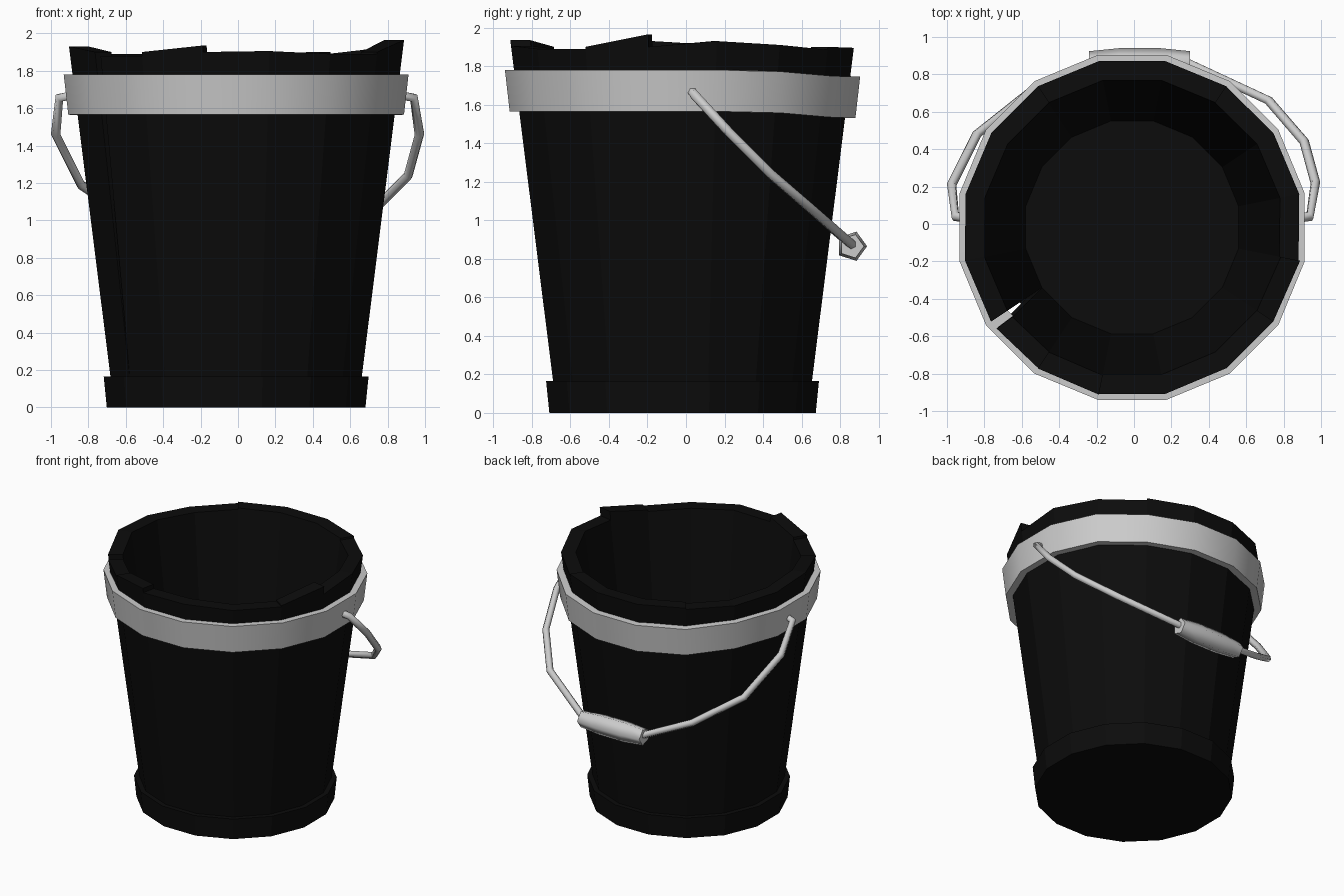
import bpy, bmesh, math
from mathutils import Vector

if "Cube" in bpy.data.objects:
    bpy.data.objects.remove(bpy.data.objects["Cube"], do_unlink=True)

SIDES = 16
STEP = 2 * math.pi / SIDES
CENTRE = Vector((-0.01, -0.018, 0))


def material(name, value):
    m = bpy.data.materials.new(name)
    m.use_nodes = True
    colour = (value, value, value, 1)
    m.diffuse_color = colour
    m.node_tree.nodes["Principled BSDF"].inputs["Base Color"].default_value = colour
    return m


black = material("charred black wood", 0.0035)
grey = material("light grey metal", 0.6)


def finish(name, bm, mat, angle=None):
    bmesh.ops.recalc_face_normals(bm, faces=bm.faces)
    mesh = bpy.data.meshes.new(name)
    bm.to_mesh(mesh)
    bm.free()
    ob = bpy.data.objects.new(name, mesh)
    bpy.context.collection.objects.link(ob)
    mesh.materials.append(mat)
    if angle:
        smooth(ob, angle)
    return ob


def smooth(ob, angle):
    bpy.ops.object.select_all(action='DESELECT')
    ob.select_set(True)
    bpy.context.view_layer.objects.active = ob
    bpy.ops.object.shade_smooth_by_angle(angle=math.radians(angle))


def polar(r, a, z):
    return CENTRE + Vector((r * math.cos(a), r * math.sin(a), z))


def bridge(bm, rings, closed=False):
    """Join consecutive vertex rings with quads."""
    n = len(rings[0])
    pairs = list(zip(rings, rings[1:]))
    if closed:
        pairs.append((rings[-1], rings[0]))
    for a, b in pairs:
        for i in range(n):
            j = (i + 1) % n
            bm.faces.new((a[i], a[j], b[j], b[i]))


# Solid base with a slight outward flare; its top is the bucket floor
bm = bmesh.new()
rings = [[bm.verts.new(polar(r, (i + 0.5) * STEP, z)) for i in range(SIDES)]
         for r, z in ((0.705, 0), (0.722, 0.165))]
bridge(bm, rings)
for ring in rings:
    bm.faces.new(ring)
finish("base", bm, black)

# Staves with uneven broken tops: start and end height of each, anticlockwise
tops = [(1.90, 1.93), (1.93, 1.91), (1.91, 1.885), (1.90, 1.895),
        (1.895, 1.895), (1.895, 1.90), (1.89, 1.89), (1.89, 1.91),
        (1.91, 1.93), (1.93, 1.90), (1.88, 1.88), (1.90, 1.935),
        (1.90, 1.905), (1.905, 1.89), (1.89, 1.89), (1.90, 1.965)]
GAP_STAVE = 10


def outer_radius(z):
    return 0.664 + 0.128 * z


def inner_radius(z):
    return 0.559 + 0.128 * z


bm = bmesh.new()
for k, heights in enumerate(tops):
    start, end = (k - 0.5) * STEP, (k + 0.5) * STEP
    gap = math.radians(3) if k == GAP_STAVE else 0
    low = [(start, 0.1), (end, 0.1)]
    high = [(start + gap, heights[0]), (end, heights[1])]
    rings = []
    for (a0, z0), (a1, z1) in (low, high):
        rings.append([bm.verts.new(p) for p in (
            polar(outer_radius(z0), a0, z0), polar(outer_radius(z1), a1, z1),
            polar(inner_radius(z1), a1, z1), polar(inner_radius(z0), a0, z0))])
    bridge(bm, rings)
    for ring in rings:
        bm.faces.new(ring)
finish("staves", bm, black)

# Metal band, sagging a little at the back
bm = bmesh.new()
rings = []
for r, z in ((0.915, 1.565), (0.94, 1.78), (0.80, 1.78), (0.80, 1.565)):
    ring = []
    for i in range(SIDES):
        p = polar(r, (i + 0.5) * STEP, z)
        p.z -= 0.035 * max(0, min(1, (p.y - 0.4) / 0.4))
        ring.append(bm.verts.new(p))
    rings.append(ring)
bridge(bm, rings, closed=True)
finish("band", bm, grey, 30)

# Bent wire handle, resting against the back
path = [(-0.88, 0.03, 1.67), (-0.955, 0.04, 1.655), (-0.975, 0.21, 1.46),
        (-0.84, 0.48, 1.19), (-0.55, 0.71, 1.0), (-0.22, 0.865, 0.87),
        (0.28, 0.865, 0.87), (0.72, 0.66, 1.05), (0.91, 0.44, 1.24),
        (0.97, 0.22, 1.46), (0.94, 0.04, 1.655), (0.86, 0.03, 1.67)]
curve = bpy.data.curves.new("handle_wire", 'CURVE')
curve.dimensions = '3D'
curve.bevel_depth = 0.026
curve.bevel_resolution = 1
curve.use_fill_caps = True
spline = curve.splines.new('POLY')
spline.points.add(len(path) - 1)
for point, co in zip(spline.points, path):
    point.co = (*co, 1)
wire = bpy.data.objects.new("handle_wire", curve)
bpy.context.collection.objects.link(wire)
curve.materials.append(grey)
bpy.ops.object.select_all(action='DESELECT')
wire.select_set(True)
bpy.context.view_layer.objects.active = wire
bpy.ops.object.convert(target='MESH')
smooth(wire, 65)

# Five-sided barrel grip
bm = bmesh.new()
rings = []
for x, r in ((-0.24, 0.064), (-0.08, 0.08), (0.14, 0.08), (0.30, 0.064)):
    rings.append([bm.verts.new((x, 0.86 + r * math.cos(a), 0.865 + r * math.sin(a)))
                  for a in (math.tau * i / 5 for i in range(5))])
bridge(bm, rings)
bm.faces.new(rings[0])
bm.faces.new(rings[-1])
finish("handle_grip", bm, grey, 75)
